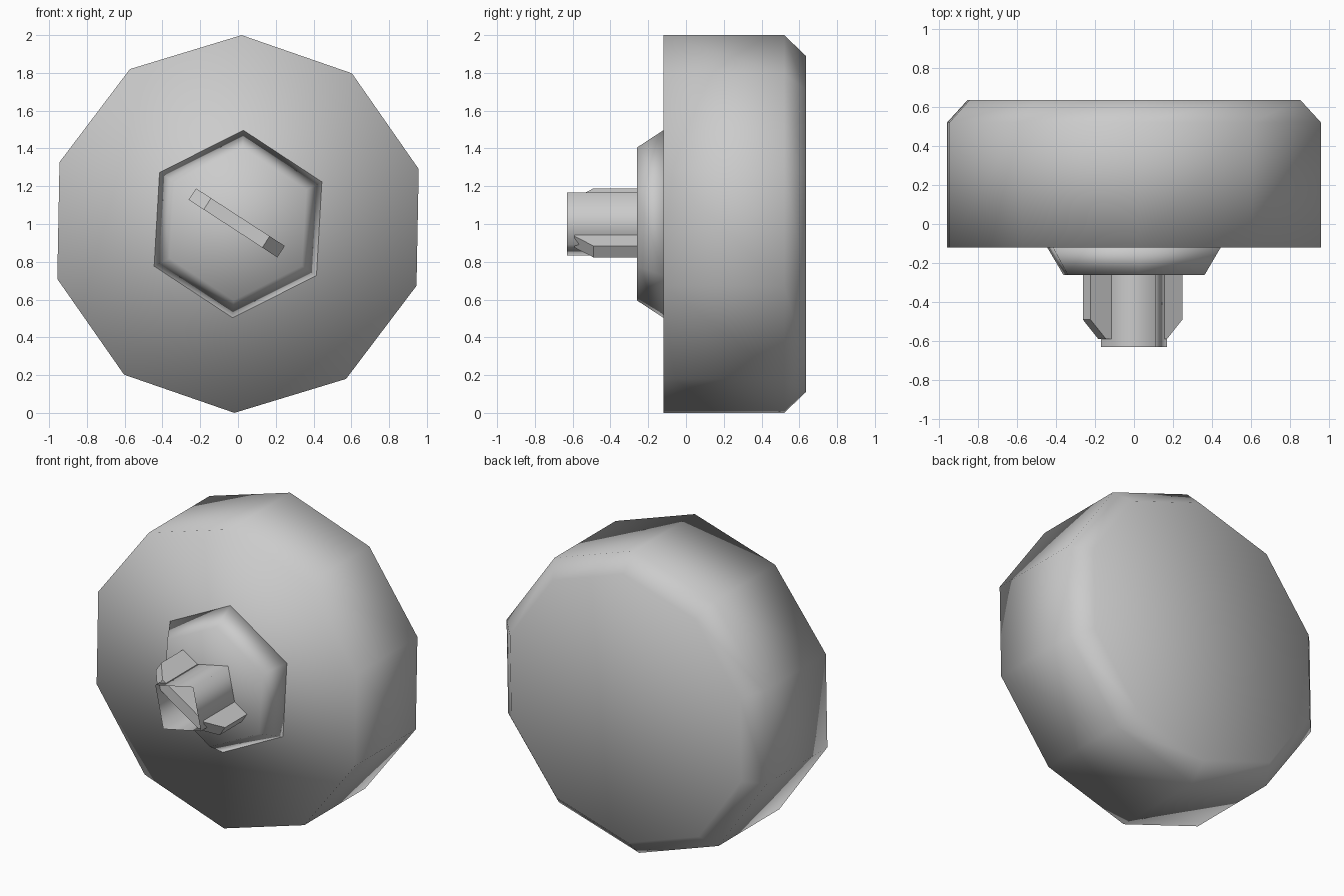
import bpy
import bmesh
from math import sin, cos, radians, tau
from mathutils import Vector

cube = bpy.data.objects.get("Cube")
if cube:
    bpy.data.objects.remove(cube)

grey = bpy.data.materials.new("light_grey")
grey.use_nodes = True
colour = (0.6, 0.6, 0.6, 1)
grey.diffuse_color = colour
grey.node_tree.nodes["Principled BSDF"].inputs["Base Color"].default_value = colour


def finish(name, bm, smooth):
    bmesh.ops.recalc_face_normals(bm, faces=bm.faces[:])
    for face in bm.faces:
        face.smooth = smooth
    mesh = bpy.data.meshes.new(name)
    bm.to_mesh(mesh)
    bm.free()
    mesh.materials.append(grey)
    obj = bpy.data.objects.new(name, mesh)
    bpy.context.collection.objects.link(obj)
    return obj


def turned(name, sides, turn, profile, capped=True):
    """Few-sided solid around the y axis; profile holds (y, radius), front to back."""
    bm = bmesh.new()
    rings = []
    for y, r in profile:
        angles = [radians(turn) + tau * i / sides for i in range(sides)]
        rings.append([bm.verts.new((r * sin(a), y, 1 + r * cos(a))) for a in angles])
    for a, b in zip(rings, rings[1:]):
        for i in range(sides):
            j = (i + 1) % sides
            bm.faces.new((a[i], a[j], b[j], b[i]))
    if capped:
        bm.faces.new(rings[0])
        bm.faces.new(rings[-1])
    return finish(name, bm, True)


# Ten-sided knob with a bevelled back rim
turned("knob_body", 10, 1.1, [(-0.12, 1.0), (0.52, 1.0), (0.635, 0.89)])

# Six-sided tapered collar on the front
turned("collar", 6, 3.3, [(-0.26, 0.405), (-0.12, 0.497)])

# Open square tube
turned("shaft_tube", 4, 33, [(-0.63, 0.2), (-0.25, 0.2)], capped=False)

# Key bar running diagonally through the tube, with chamfered fins
outline = [(-0.28, -0.25), (-0.28, -0.49), (-0.185, -0.59),
           (0.185, -0.59), (0.28, -0.49), (0.28, -0.25)]
along = Vector((cos(radians(33)), 0, -sin(radians(33))))
across = Vector((sin(radians(33)), 0, cos(radians(33))))
centre = Vector((-0.007, 0, 1.006))
bm = bmesh.new()
side = [bm.verts.new(centre + along * r + across * -0.036 + Vector((0, y, 0)))
        for r, y in outline]
face = bm.faces.new(side)
moved = bmesh.ops.extrude_face_region(bm, geom=[face])["geom"]
bmesh.ops.translate(bm, vec=across * 0.072,
                    verts=[v for v in moved if isinstance(v, bmesh.types.BMVert)])
finish("key_bar", bm, False)
